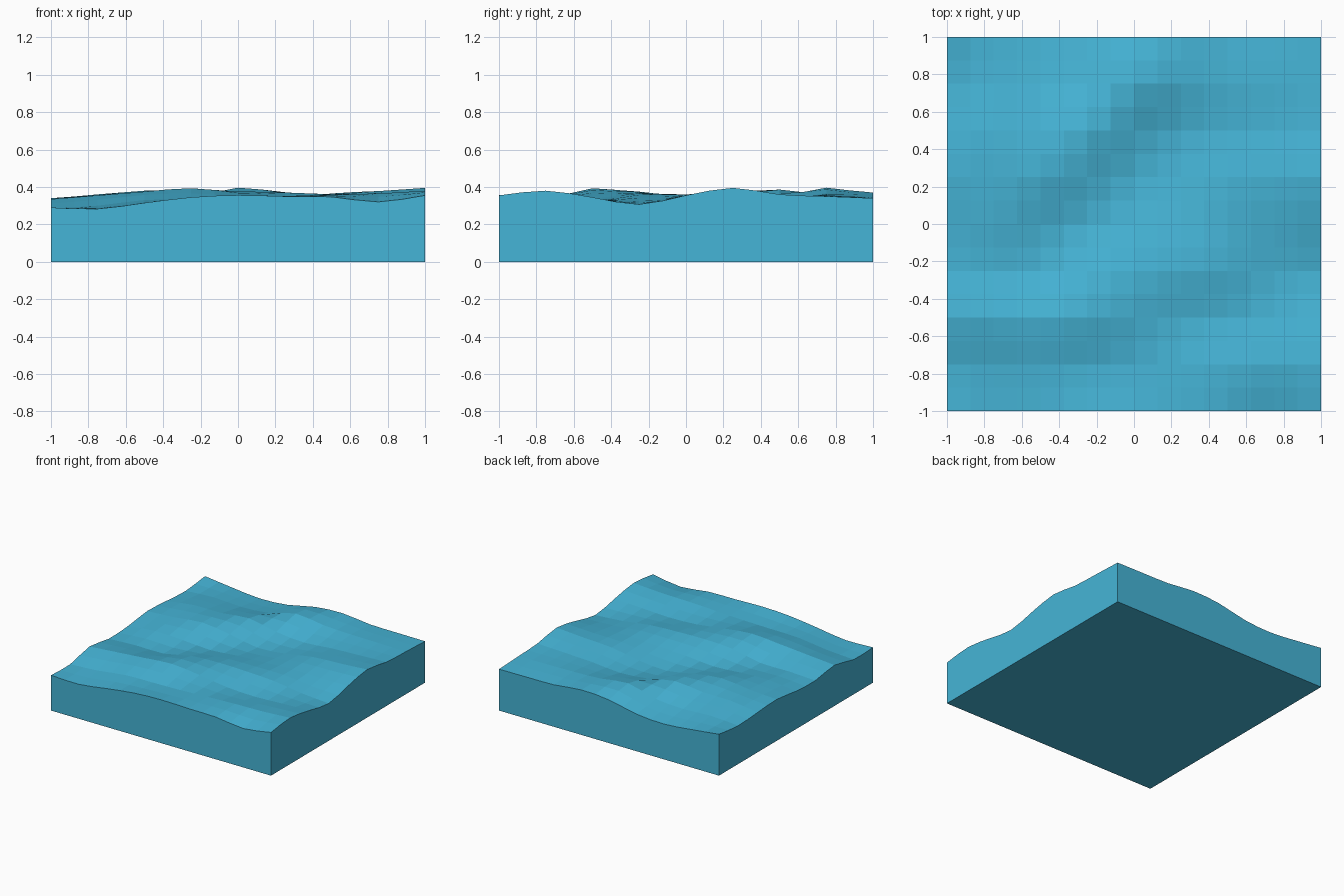
import bpy, bmesh

if "Cube" in bpy.data.objects:
    bpy.data.objects.remove(bpy.data.objects["Cube"])

# Control heights in hundredths of a unit * 10; rows run front to back, columns left to right
HEIGHTS = [
    [290, 283, 315, 345, 356, 350, 347, 320, 355],
    [285, 300, 330, 335, 340, 350, 360, 365, 380],
    [335, 355, 375, 393, 368, 335, 325, 335, 345],
    [303, 315, 315, 363, 375, 370, 358, 325, 307],
    [312, 338, 330, 315, 335, 345, 360, 352, 355],
    [340, 355, 380, 350, 307, 325, 365, 378, 395],
    [328, 360, 362, 386, 340, 320, 340, 350, 360],
    [315, 330, 318, 335, 396, 368, 358, 355, 350],
    [340, 312, 290, 305, 355, 370, 345, 342, 340],
]
CELLS = 16


def refine(values):
    """Insert a smooth midpoint between neighbouring values."""
    p = [2 * values[0] - values[1]] + values + [2 * values[-1] - values[-2]]
    out = []
    for i in range(1, len(p) - 2):
        out += [p[i], (9 * (p[i] + p[i + 1]) - p[i - 1] - p[i + 2]) / 16]
    return out + [p[-2]]


rows = [refine(r) for r in HEIGHTS]
columns = [refine(list(c)) for c in zip(*rows)]

# Wavy water surface
bm = bmesh.new()
grid = [[bm.verts.new((-1 + 2 * i / CELLS, -1 + 2 * j / CELLS, columns[i][j] / 1000))
         for j in range(CELLS + 1)] for i in range(CELLS + 1)]
for i in range(CELLS):
    for j in range(CELLS):
        bm.faces.new((grid[i][j], grid[i + 1][j], grid[i + 1][j + 1], grid[i][j + 1]))

# Four flat walls and the base
corners = [bm.verts.new((x, y, 0)) for x, y in ((-1, -1), (1, -1), (1, 1), (-1, 1))]
edges = [
    [c[0] for c in grid],
    grid[-1],
    [c[-1] for c in reversed(grid)],
    grid[0][::-1],
]
for k, edge in enumerate(edges):
    bm.faces.new([corners[k], corners[(k + 1) % 4]] + edge[::-1])
bm.faces.new(corners[::-1])
bmesh.ops.recalc_face_normals(bm, faces=bm.faces[:])

mesh = bpy.data.meshes.new("water_block")
bm.to_mesh(mesh)
bm.free()
water = bpy.data.objects.new("water_block", mesh)
bpy.context.collection.objects.link(water)

# Blue water colour
mat = bpy.data.materials.new("water_blue")
mat.diffuse_color = (0.06, 0.46, 0.68, 1)
mat.use_nodes = True
mat.node_tree.nodes["Principled BSDF"].inputs["Base Color"].default_value = mat.diffuse_color
mesh.materials.append(mat)
